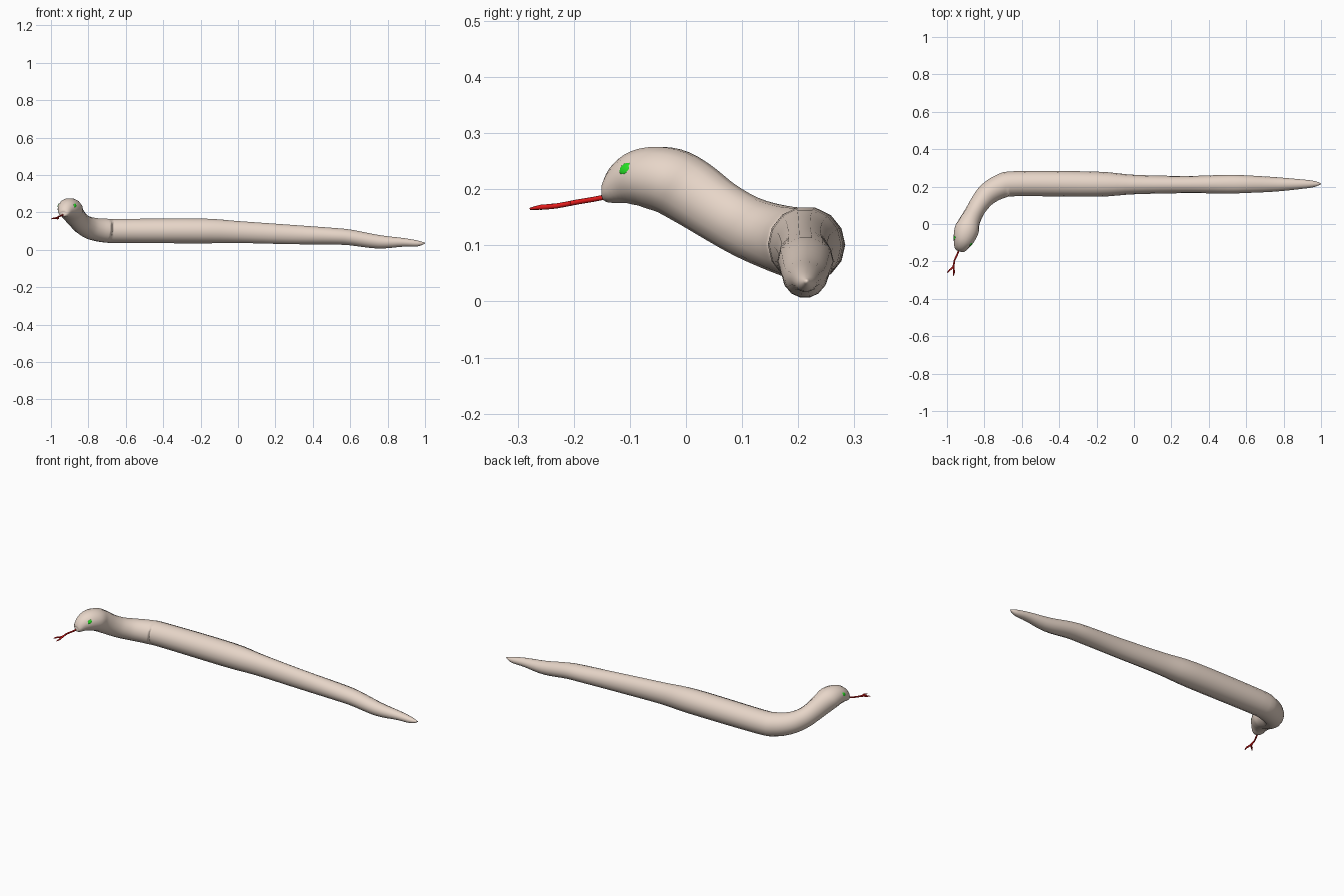
import bpy, bmesh, math
from mathutils import Vector, Matrix

if "Cube" in bpy.data.objects:
    bpy.data.objects.remove(bpy.data.objects["Cube"])


def material(name, rgb):
    m = bpy.data.materials.new(name)
    m.diffuse_color = (*rgb, 1)
    m.use_nodes = True
    m.node_tree.nodes["Principled BSDF"].inputs["Base Color"].default_value = m.diffuse_color
    return m


def finish(bm, name, mat):
    bmesh.ops.recalc_face_normals(bm, faces=bm.faces)
    me = bpy.data.meshes.new(name)
    bm.to_mesh(me)
    bm.free()
    me.materials.append(mat)
    for p in me.polygons:
        p.use_smooth = True
    ob = bpy.data.objects.new(name, me)
    bpy.context.collection.objects.link(ob)
    return ob


def spline(rows, steps):
    """Catmull-Rom interpolation of rows of numbers."""
    out = []
    for i in range(len(rows) - 1):
        a, b, c, d = (rows[min(max(k, 0), len(rows) - 1)] for k in (i - 1, i, i + 1, i + 2))
        for s in range(steps):
            t = s / steps
            out.append([0.5 * (2 * q + (r - p) * t + (2 * p - 5 * q + 4 * r - u) * t * t
                               + (3 * q - p - 3 * r + u) * t ** 3)
                        for p, q, r, u in zip(a, b, c, d)])
    return out + [list(rows[-1])]


def tube(name, rows, sides, steps, mat):
    """Sweep an ellipse along rows of x, y, z, half width, half height."""
    pts = spline(rows, steps)
    pos = [Vector(p[:3]) for p in pts]
    bm = bmesh.new()
    rings = []
    for i, p in enumerate(pts):
        tan = (pos[min(i + 1, len(pos) - 1)] - pos[max(i - 1, 0)]).normalized()
        side = tan.cross(Vector((0, 0, 1))).normalized()
        up = side.cross(tan)
        rings.append([bm.verts.new(pos[i] + side * p[3] * math.cos(a) + up * p[4] * math.sin(a))
                      for a in (2 * math.pi * k / sides for k in range(sides))])
    for r, q in zip(rings, rings[1:]):
        for k in range(sides):
            n = (k + 1) % sides
            bm.faces.new((r[k], r[n], q[n], q[k]))
    bm.faces.new(rings[0])
    bm.faces.new(rings[-1])
    return finish(bm, name, mat)


skin = material("skin", (0.80, 0.67, 0.58))
red = material("tongue_red", (0.75, 0.01, 0.01))
green = material("eye_green", (0.02, 0.75, 0.02))

# head, raised neck and tapering body in one sweep
tube("snake_body", [
    (-.934, -.146, .191, .012, .009),
    (-.931, -.138, .193, .028, .020),
    (-.922, -.110, .210, .044, .041),
    (-.909, -.075, .220, .058, .054),
    (-.894, -.030, .215, .065, .060),
    (-.880, .010, .194, .056, .060),
    (-.855, .060, .160, .050, .056),
    (-.825, .110, .132, .052, .056),
    (-.780, .162, .113, .059, .060),
    (-.710, .202, .103, .065, .065),
    (-.620, .216, .101, .067, .066),
    (-.200, .213, .101, .067, .068),
    (.000, .211, .095, .052, .060),
    (.280, .211, .082, .046, .053),
    (.500, .213, .073, .050, .046),
    (.600, .213, .066, .047, .043),
    (.750, .212, .043, .039, .037),
    (.880, .213, .040, .027, .024),
    (.960, .214, .034, .017, .016),
    (1.00, .215, .036, .002, .002),
], 14, 4, skin)

# forked tongue
r = .0045
tube("tongue", [
    (-.930, -.125, .190, r, r), (-.946, -.165, .182, r, r),
    (-.960, -.195, .177, r, r), (-.964, -.232, .170, r, r),
    (-.962, -.258, .168, r, r), (-.967, -.278, .165, .002, .002)], 8, 2, red)
tube("tongue_fork", [
    (-.961, -.205, .175, r, r), (-.969, -.232, .170, r, r),
    (-.985, -.245, .169, r, r), (-.998, -.260, .165, .002, .002)], 8, 2, red)

# eyes: flattened balls leaning along the head
forward = Vector((-.36, -.85, -.45)).normalized()
right = Vector((.92, -.39, 0))
for label, loc, sign in (("left", (-.957, -.072, .237), -1), ("right", (-.873, -.107, .236), 1)):
    out = (right * sign + Vector((0, 0, .45)) + forward * .3).normalized()
    up = out.cross(forward).normalized()
    fwd = up.cross(out)
    rot = Matrix((fwd, up, out)).transposed().to_4x4()
    bm = bmesh.new()
    bmesh.ops.create_uvsphere(bm, u_segments=14, v_segments=8, radius=1,
                              matrix=Matrix.Translation(loc) @ rot
                              @ Matrix.Diagonal((.0145, .011, .006, 1)))
    finish(bm, label + "_eye", green)
